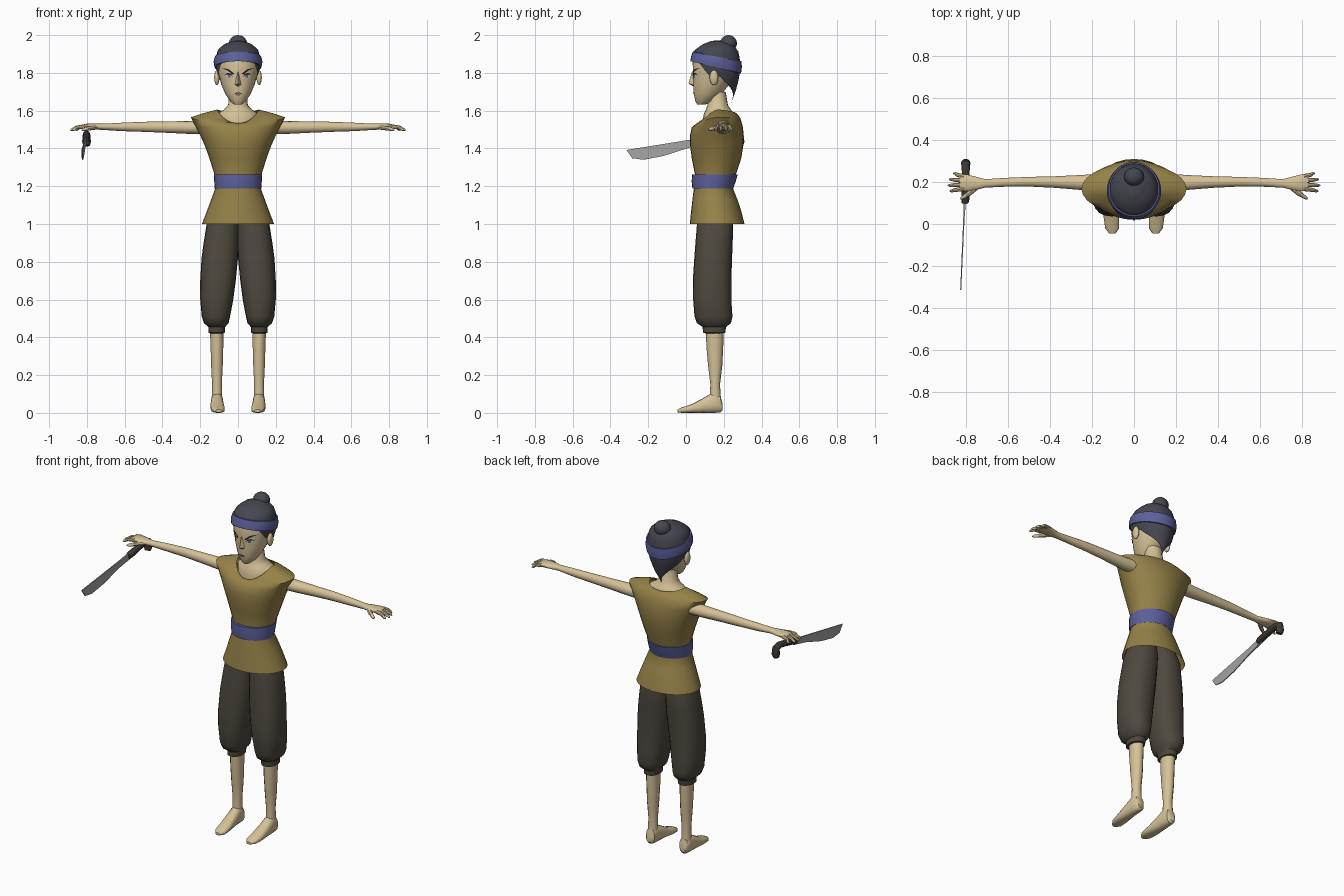
import bpy, bmesh, math
from mathutils import Vector


def colour(name, r, g, b):
    lin = [((c / 255 + 0.055) / 1.055) ** 2.4 for c in (r, g, b)]
    m = bpy.data.materials.new(name)
    m.diffuse_color = (*lin, 1)
    return m


SKIN = colour("skin", 214, 194, 152)
TUNIC = colour("olive_cloth", 150, 130, 72)
TROUSER = colour("dark_brown_cloth", 78, 73, 63)
HAIR = colour("hair_grey", 70, 70, 80)
BLUE = colour("blue_cloth", 92, 97, 156)
STEEL = colour("steel", 165, 165, 166)
GRIP = colour("dark_grip", 62, 57, 52)
INK = colour("ink", 30, 25, 25)
WHITE = colour("eye_white", 205, 210, 218)
LIP = colour("lip", 140, 92, 78)


def finish(name, bm, mat, angle=40):
    bmesh.ops.recalc_face_normals(bm, faces=bm.faces)
    me = bpy.data.meshes.new(name)
    bm.to_mesh(me)
    bm.free()
    me.materials.append(mat)
    ob = bpy.data.objects.new(name, me)
    bpy.context.collection.objects.link(ob)
    bpy.ops.object.select_all(action='DESELECT')
    ob.select_set(True)
    bpy.context.view_layer.objects.active = ob
    bpy.ops.object.shade_smooth_by_angle(angle=math.radians(angle))
    return ob


def grid(name, rows, mat, cap=True, angle=40):
    """Skin closed rows of points, with optional flat ends."""
    bm = bmesh.new()
    vs = [[bm.verts.new(p) for p in row] for row in rows]
    n = len(rows[0])
    for a, b in zip(vs, vs[1:]):
        for i in range(n):
            j = (i + 1) % n
            bm.faces.new((a[i], a[j], b[j], b[i]))
    if cap:
        bm.faces.new(vs[0])
        bm.faces.new(vs[-1])
    return finish(name, bm, mat, angle)


def loft(name, rings, mat, axis='z', s=1, segs=20, n=2, cap=True, angle=40):
    """Rings are (position, a0, a1, b0, b1); position may be (front, side, back)."""
    rows = []
    for t, a0, a1, b0, b1 in rings:
        row = []
        for k in range(segs):
            th = 2 * math.pi * k / segs
            u, v = (math.copysign(abs(q) ** (2 / n), q) for q in (math.sin(th), -math.cos(th)))
            a, b = (a0 + a1 + (a1 - a0) * u) / 2, (b0 + b1 + (b1 - b0) * v) / 2
            p = t
            if isinstance(t, tuple):
                p = t[1] + ((t[0] if v < 0 else t[2]) - t[1]) * abs(v) ** 1.6
            x, y, z = {'z': (a, b, p), 'x': (p, a, b), 'y': (a, p, b)}[axis]
            row.append((x * s, y, z))
        rows.append(row)
    return grid(name, rows, mat, cap, angle)


def tube(name, pts, radii, mat, s=1, segs=8):
    pts = [Vector((p[0] * s, p[1], p[2])) for p in pts]
    rows = []
    for i, (p, r) in enumerate(zip(pts, radii)):
        d = (pts[min(i + 1, len(pts) - 1)] - pts[max(i - 1, 0)]).normalized()
        e = d.cross(Vector((0, 0, 1)) if abs(d.z) < 0.8 else Vector((0, 1, 0))).normalized()
        if abs(d.x) < 0.3:
            e = Vector((1, 0, 0))
        f = d.cross(e).normalized()
        rows.append([p + r * (math.cos(2 * math.pi * k / segs) * e + math.sin(2 * math.pi * k / segs) * f)
                     for k in range(segs)])
    return grid(name, rows, mat)


def ball(name, loc, size, mat):
    bm = bmesh.new()
    bmesh.ops.create_uvsphere(bm, u_segments=16, v_segments=10, radius=1)
    for v in bm.verts:
        v.co = Vector([c * q + o for c, q, o in zip(v.co, size, loc)])
    return finish(name, bm, mat)


def widths(rows):
    return [(z, -w, w, f, b) for z, w, f, b in rows]


def profile(table, z):
    """Half width, front and back of a profile at a height."""
    z = min(max(z, table[0][0]), table[-1][0])
    for lo, hi in zip(table, table[1:]):
        if z <= hi[0]:
            k = (z - lo[0]) / (hi[0] - lo[0])
            return [p + (q - p) * k for p, q in zip(lo[1:], hi[1:])]


# Head and neck: height, half width, front, back
HEAD = [(1.632, .02, .06, .10), (1.65, .042, .049, .15), (1.69, .068, .041, .19), (1.74, .089, .038, .23),
        (1.80, .104, .037, .255), (1.86, .112, .035, .27), (1.92, .10, .055, .262), (1.95, .06, .10, .23)]
loft("head", widths(HEAD), SKIN, segs=28)
loft("neck", widths([(1.50, .10, .085, .24), (1.55, .105, .088, .25), (1.585, .108, .095, .25),
                     (1.605, .075, .105, .238), (1.63, .052, .114, .222), (1.70, .047, .12, .21)]), SKIN)
bm = bmesh.new()
br, tip, base, l, r = [bm.verts.new(p) for p in ((0, .033, 1.81), (0, .013, 1.744), (0, .04, 1.727),
                                                (-.018, .043, 1.737), (.018, .043, 1.737))]
for f in ((br, l, tip), (br, tip, r), (tip, l, base), (tip, base, r)):
    bm.faces.new(f)
finish("nose", bm, SKIN)

# Hair cap with a pointed nape, headband and bun
CAP = [(1.635, .014, .20, .236), (1.70, .064, .10, .262), (1.76, .10, .05, .278), (1.80, .112, .036, .285),
       (1.86, .121, .029, .288), (1.92, .108, .045, .275), (1.95, .078, .085, .25), (1.968, .03, .13, .21)]
HEM = [(0, 1.87), (42, 1.865), (62, 1.81), (75, 1.775), (95, 1.79), (112, 1.75), (150, 1.69), (180, 1.635)]


def cap_point(th, z, grow=0):
    w, f, b = profile(CAP, z)
    return ((w + grow) * math.sin(th), (f + b) / 2 - ((b - f) / 2 + grow) * math.cos(th), z)


def hair_hem(th):
    d = abs(math.degrees(math.atan2(math.sin(th), math.cos(th))))
    for (d0, z0), (d1, z1) in zip(HEM, HEM[1:]):
        if d <= d1 + .001:
            return z0 + (z1 - z0) * (d - d0) / (d1 - d0)


ANG = [2 * math.pi * k / 36 for k in range(36)]
rows = [[cap_point(t, hair_hem(t) + (1.968 - hair_hem(t)) * k / 12) for t in ANG] for k in range(13)]
bm_hair = grid("hair", rows, HAIR, cap=False, angle=60)
loft("hair_crown", widths([(1.967, .031, .129, .211), (1.971, .01, .15, .19)]), HAIR, segs=36)
rows = []
for k, grow in ((0, .0), (0, .007), (.5, .009), (1, .007), (1, .0)):
    row = []
    for t in ANG:
        c = (1 - math.cos(t)) / 2
        row.append(cap_point(t, 1.862 - .065 * c + k * (.05 + .015 * c), grow))
    rows.append(row)
grid("headband", rows, BLUE, cap=False)
ball("hair_bun", (0, .225, 1.956), (.048, .045, .044), HAIR)


def plate(name, pts, mat, s=1, lift=.004):
    """Thin painted patch laid on the face."""
    bm = bmesh.new()
    vs = []
    for x, z in pts:
        w, f, b = profile(HEAD, z)
        y = (f + b) / 2 - (b - f) / 2 * math.sqrt(1 - (x / w) ** 2)
        vs.append(bm.verts.new((x * s, y - lift, z)))
    bm.faces.new(vs)
    return finish(name, bm, mat)


for s, side in ((-1, "right"), (1, "left")):
    # Face details
    plate(side + "_eye", [(.027, 1.778), (.045, 1.773), (.068, 1.784), (.055, 1.794), (.038, 1.791)], WHITE, s)
    plate(side + "_iris", [(.04, 1.776), (.053, 1.776), (.055, 1.793), (.04, 1.792)], BLUE, s, .006)
    plate(side + "_eyelid", [(.025, 1.779), (.038, 1.789), (.055, 1.792), (.073, 1.786), (.056, 1.8),
                             (.037, 1.796)], INK, s, .007)
    plate(side + "_eyebrow", [(.02, 1.797), (.026, 1.79), (.055, 1.812), (.085, 1.826), (.052, 1.82)], INK, s, .006)
    ball(side + "_ear", (s * .112, .148, 1.775), (.014, .023, .04), SKIN)

    # Arm, palm and fingers: along x
    loft(side + "_arm", [(.17, .155, .24, 1.475, 1.548), (.26, .162, .234, 1.477, 1.545),
                         (.38, .172, .228, 1.483, 1.543), (.50, .178, .225, 1.488, 1.541),
                         (.62, .177, .22, 1.492, 1.536), (.71, .173, .214, 1.498, 1.531),
                         (.76, .16, .228, 1.50, 1.532), (.80, .155, .238, 1.503, 1.531),
                         (.83, .158, .238, 1.503, 1.525)], SKIN, 'x', s, 14)
    for finger, y0, x1, y1 in (("index", .168, .880, .157), ("middle", .187, .888, .184),
                               ("ring", .207, .882, .213), ("little", .227, .862, .241)):
        tube(f"{side}_{finger}_finger", [(.81, y0, 1.516), ((.82 + x1) / 2, (y0 + y1) / 2, 1.512),
                                         (x1 - .008, y1, 1.499), (x1, y1, 1.496)],
             (.0115, .0095, .007, .002), SKIN, s)
    tube(side + "_thumb", [(.75, .175, 1.512), (.785, .147, 1.508), (.82, .124, 1.50), (.828, .119, 1.498)],
         (.012, .0125, .008, .002), SKIN, s)

    # Trouser leg with gathered cuff
    loft(side + "_trouser_leg", [(1.08, -.004, .135, .07, .23), (1.0, -.006, .166, .058, .25),
                                 (.90, -.004, .182, .05, .247), (.82, .0, .193, .044, .244),
                                 (.70, .012, .20, .036, .24), (.60, .025, .20, .038, .24),
                                 (.51, .042, .192, .045, .246), (.475, .05, .18, .058, .238),
                                 (.455, .068, .157, .088, .212), (.425, .07, .157, .09, .208),
                                 (.42, .08, .145, .105, .19)], TROUSER, s=s, n=2.3)
    # Shin and bare foot
    loft(side + "_shin", [(.45, .075, .15, .105, .2), (.35, .077, .146, .108, .197), (.25, .08, .143, .117, .192),
                          (.15, .085, .138, .129, .18), (.07, .083, .14, .125, .185)], SKIN, s=s, segs=14)
    loft(side + "_foot", [(.193, .097, .13, .015, .05), (.182, .083, .14, .002, .09), (.145, .079, .143, 0, .11),
                          (.09, .076, .145, 0, .078), (.03, .07, .145, 0, .046), (-.02, .07, .138, 0, .03),
                          (-.046, .088, .118, .003, .018)], SKIN, 'y', s, 14, 2.5)

plate("mouth", [(-.026, 1.686), (-.01, 1.695), (.01, 1.695), (.026, 1.686), (.01, 1.69), (-.01, 1.69)], INK)
plate("lower_lip", [(-.014, 1.689), (.014, 1.689), (.009, 1.679), (-.009, 1.679)], LIP, lift=.003)

# Sleeveless tunic with a low front neckline, and sash
loft("tunic", widths([(1.0, .191, .02, .31), (1.06, .168, .026, .295), (1.13, .142, .034, .272),
                      (1.19, .12, .042, .248), (1.26, .124, .048, .264), (1.35, .152, .03, .293),
                      (1.42, .178, .021, .304), (1.465, .198, .02, .306), ((1.51, 1.515, 1.515), .224, .03, .301),
                      ((1.525, 1.565, 1.56), .25, .046, .288), ((1.535, 1.585, 1.583), .19, .06, .272),
                      ((1.532, 1.606, 1.592), .11, .078, .258)]),
     TUNIC, segs=28, cap=False, angle=55)
loft("sash", widths([(1.187, .11, .05, .24), (1.187, .123, .034, .25), (1.225, .126, .03, .263),
                     (1.263, .128, .032, .274), (1.263, .11, .06, .25)]), BLUE, segs=28, cap=False)

# Broad blade below the right hand
bm = bmesh.new()
outline = [(.13, 1.465), (.02, 1.446), (-.315, 1.392), (-.285, 1.348), (-.225, 1.34), (-.12, 1.36),
           (.02, 1.405), (.13, 1.43)]
sides = []
for k in (-1, 1):
    sides.append([bm.verts.new((-.806 + (y - .13) * .045 + k * (.0025 + .004 * max(y, 0) / .13), y, z))
                  for y, z in outline])
    bm.faces.new(sides[-1])
for i in range(len(outline)):
    j = (i + 1) % len(outline)
    bm.faces.new((sides[0][i], sides[0][j], sides[1][j], sides[1][i]))
finish("blade", bm, STEEL, 20)

# Handle with hooked pommel
tube("handle", [(-.805, .10, 1.445), (-.804, .12, 1.45), (-.802, .20, 1.466), (-.802, .255, 1.476),
                (-.802, .285, 1.468), (-.802, .288, 1.435), (-.802, .283, 1.415)],
     (.016, .02, .018, .019, .021, .023, .018), GRIP, segs=10)
